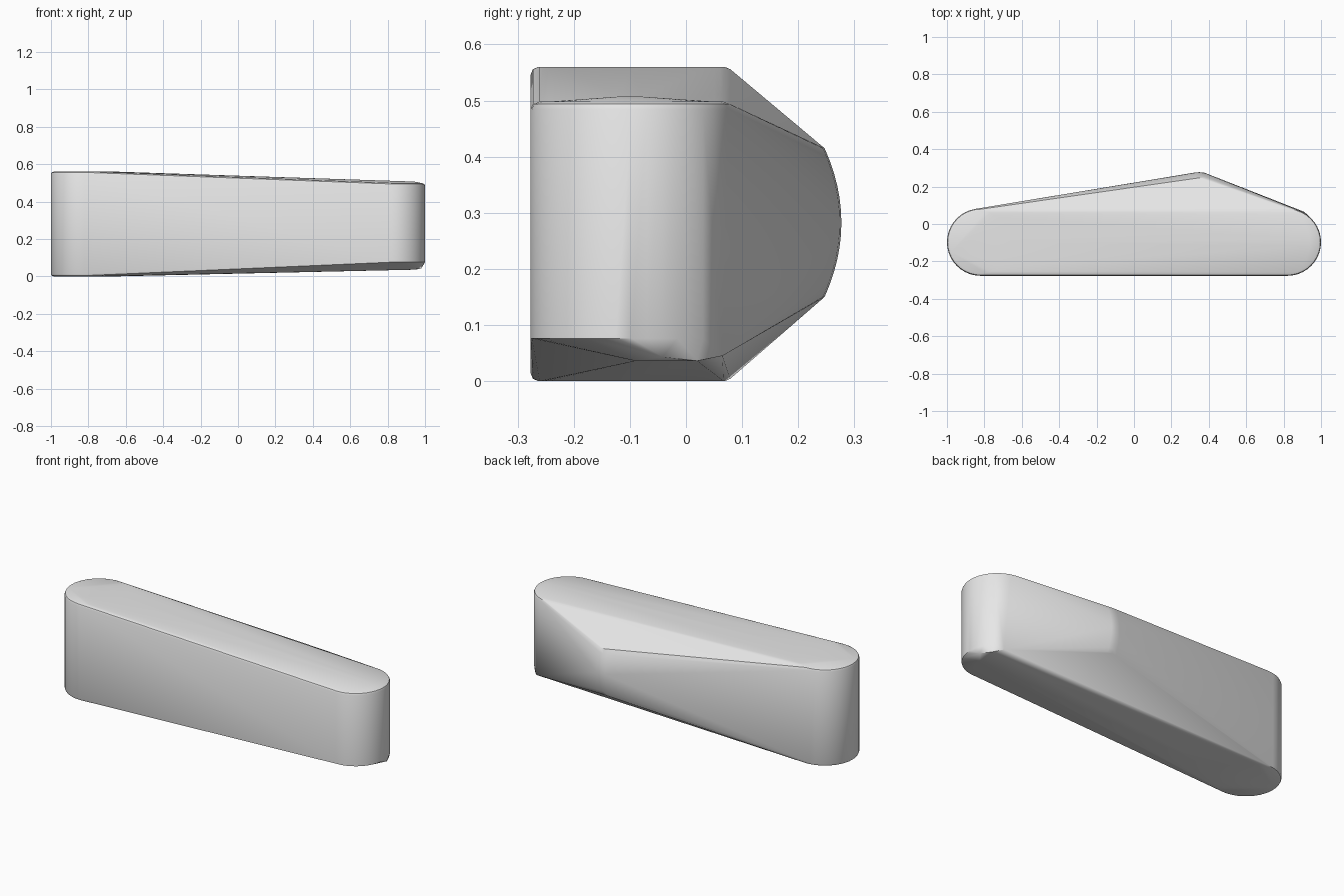
import bpy
import bmesh
from math import cos, sin, pi

cube = bpy.data.objects.get("Cube")
if cube:
    bpy.data.objects.remove(cube, do_unlink=True)

END_X, END_Y, RADIUS = 0.82, -0.097, 0.18


def ring(x, r, z, segments=40):
    """Circle of hull points around one rounded end."""
    return [(x + r * cos(2 * pi * i / segments),
             END_Y + r * sin(2 * pi * i / segments), z) for i in range(segments)]


def rounded_rim(x, z, bevel, direction):
    """Three rings that round the edge between wall and cap."""
    points = []
    for step in range(3):
        a = step * pi / 4
        points += ring(x, RADIUS - bevel * (1 - cos(a)),
                       z - direction * bevel * (1 - sin(a)))
    return points


# Tall rounded end
points = rounded_rim(-END_X, 0.56, 0.014, 1)
points += rounded_rim(-END_X, 0.0, 0.014, -1)

# Short rounded end, with a slightly crowned top and a chamfered underside
points += rounded_rim(END_X, 0.498, 0.014, 1)
points += [(0.94, -0.12, 0.507), (0.94, -0.08, 0.507)]
points += ring(END_X, RADIUS, 0.076)
points += [(0.94, -0.09, 0.036), (0.95, 0.02, 0.036),
           (0.91, 0.065, 0.045), (0.98, -0.042, 0.043)]

# Bulging vertical ridge on the back
for i in range(13):
    t = i / 6 - 1
    y = 0.277 - 0.03 * t * t
    z = 0.2825 + 0.1325 * t
    points += [(0.35, y, z), (0.325, y - 0.002, z), (0.377, y - 0.003, z)]

# Skin the points into one solid body
bm = bmesh.new()
for p in points:
    bm.verts.new(p)
hull = bmesh.ops.convex_hull(bm, input=bm.verts[:])
spare = {v for v in hull["geom_interior"] + hull["geom_unused"]
         if isinstance(v, bmesh.types.BMVert)}
bmesh.ops.delete(bm, geom=list(spare), context="VERTS")
bmesh.ops.recalc_face_normals(bm, faces=bm.faces[:])
mesh = bpy.data.meshes.new("tapered_body")
bm.to_mesh(mesh)
bm.free()
body = bpy.data.objects.new("tapered_body", mesh)
bpy.context.collection.objects.link(body)

# Plain grey material
grey = bpy.data.materials.new("light_grey")
grey.use_nodes = True
colour = (0.8, 0.8, 0.8, 1)
grey.diffuse_color = colour
grey.node_tree.nodes["Principled BSDF"].inputs["Base Color"].default_value = colour
mesh.materials.append(grey)

# Smooth shading with crisp creases kept
bpy.ops.object.select_all(action="DESELECT")
body.select_set(True)
bpy.context.view_layer.objects.active = body
bpy.ops.object.shade_smooth_by_angle(angle=pi / 6)
